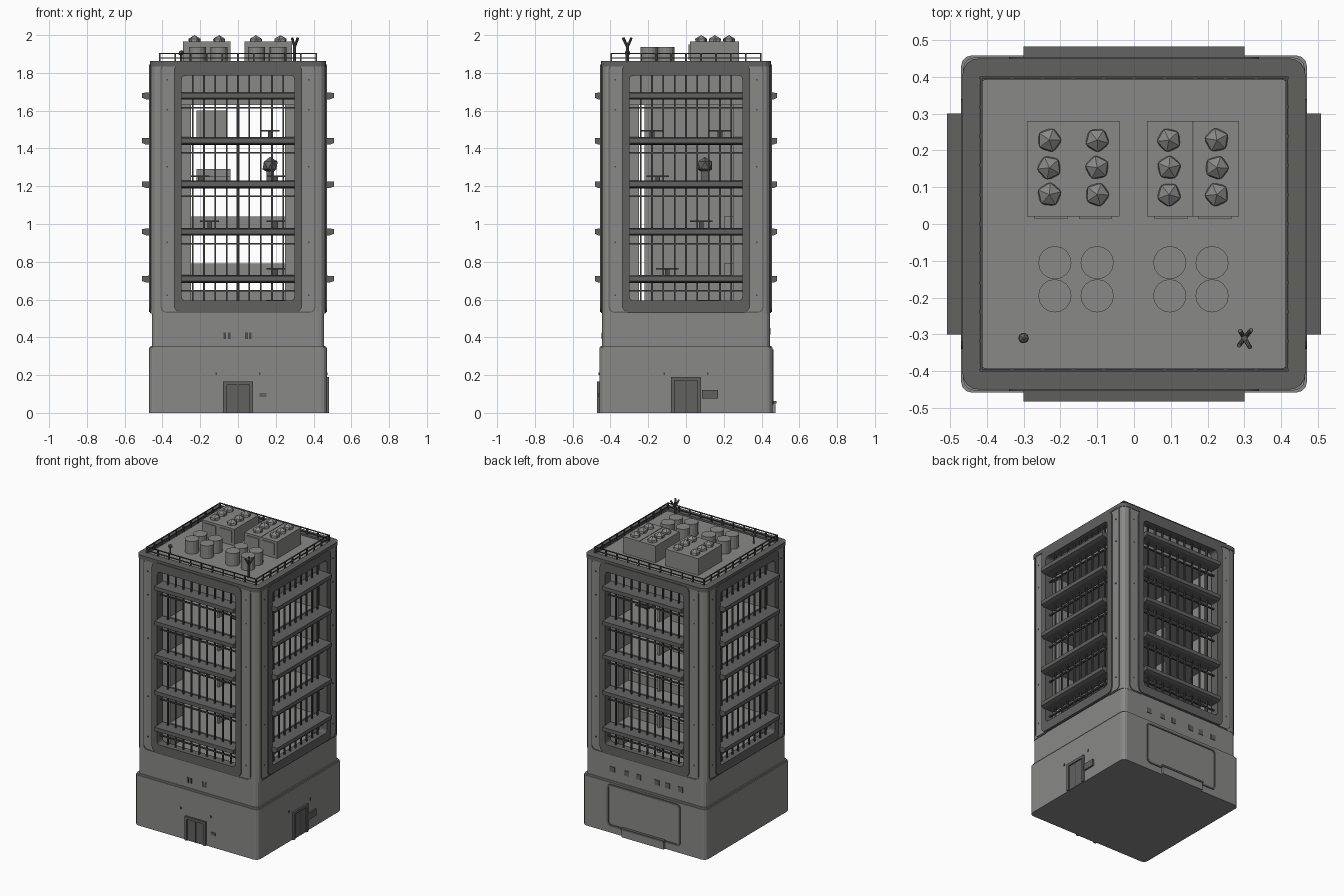
import bpy, bmesh, math
from mathutils import Matrix, Vector

if "Cube" in bpy.data.objects:
    bpy.data.objects.remove(bpy.data.objects["Cube"])

def material(name, r, g, b):
    m = bpy.data.materials.new(name)
    m.diffuse_color = (r, g, b, 1)
    m.use_nodes = True
    m.node_tree.nodes["Principled BSDF"].inputs["Base Color"].default_value = m.diffuse_color
    return m

LIGHT = material("light_concrete", 0.25, 0.25, 0.245)
DARK = material("dark_metal", 0.12, 0.12, 0.118)
BAR = material("bar_metal", 0.07, 0.07, 0.07)
I = Matrix.Identity(4)

def finish(name, bm, mat, M=I):
    bmesh.ops.transform(bm, matrix=M, verts=bm.verts)
    bmesh.ops.recalc_face_normals(bm, faces=bm.faces)
    me = bpy.data.meshes.new(name)
    bm.to_mesh(me)
    bm.free()
    me.materials.append(mat)
    ob = bpy.data.objects.new(name, me)
    bpy.context.collection.objects.link(ob)
    return ob

def add_box(bm, x0, x1, y0, y1, z0, z1):
    m = Matrix.Translation(((x0+x1)/2, (y0+y1)/2, (z0+z1)/2)) @ Matrix.Diagonal((x1-x0, y1-y0, z1-z0, 1))
    bmesh.ops.create_cube(bm, size=1, matrix=m)

def boxes(name, items, mat, M=I):
    bm = bmesh.new()
    for b in items:
        add_box(bm, *b)
    return finish(name, bm, mat, M)

def rounded(hw, hh, r, n=4):
    # rounded rectangle outline, anticlockwise
    pts = []
    for k, (sx, sy) in enumerate(((1, 1), (-1, 1), (-1, -1), (1, -1))):
        for i in range(n + 1):
            a = math.pi/2 * (k + i/n)
            pts.append((sx*(hw-r) + r*math.cos(a), sy*(hh-r) + r*math.sin(a)))
    return pts

def prism(name, hx, hy, z0, z1, r, mat, n=3):
    bm = bmesh.new()
    lo, hi = [[bm.verts.new((x, y, z)) for x, y in rounded(hx, hy, r, n)] for z in (z0, z1)]
    bm.faces.new(lo)
    bm.faces.new(hi)
    for i in range(len(lo)):
        j = (i+1) % len(lo)
        bm.faces.new((lo[i], lo[j], hi[j], hi[i]))
    return finish(name, bm, mat)

def ring(name, outer, inner, z0, z1, mat, M=I):
    # rounded picture frame, extruded along local z
    bm = bmesh.new()
    L = [[bm.verts.new((x, y, z)) for x, y in rounded(*s)]
         for s, z in ((outer, z0), (outer, z1), (inner, z1), (inner, z0))]
    n = len(L[0])
    for a in range(4):
        b = (a+1) % 4
        for i in range(n):
            j = (i+1) % n
            bm.faces.new((L[a][i], L[a][j], L[b][j], L[b][i]))
    return finish(name, bm, mat, M)

# Base and shaft
prism("base", 0.47, 0.458, 0, 0.345, 0.03, LIGHT)
prism("base_lip", 0.464, 0.452, 0.345, 0.355, 0.03, LIGHT)
prism("lower_shaft", 0.456, 0.444, 0.355, 0.56, 0.03, LIGHT)
prism("top_block", 0.462, 0.446, 1.795, 1.845, 0.04, LIGHT)

# Corner piers: rounded outer corner, stepped inner pier
for sx in (-1, 1):
    for sy in (-1, 1):
        bm = bmesh.new()
        add_box(bm, *sorted((sx*0.31, sx*0.462)), *sorted((sy*0.31, sy*0.446)), 0.525, 1.82)
        edges = [e for e in bm.edges if all(abs(v.co.x) > 0.4 and abs(v.co.y) > 0.4 for v in e.verts)]
        bmesh.ops.bevel(bm, geom=edges, offset=0.04, segments=3, affect='EDGES', profile=0.5)
        finish("corner_pier", bm, LIGHT)
        boxes("inner_pier", [(*sorted((sx*0.25, sx*0.40)), *sorted((sy*0.25, sy*0.385)), 0.55, 1.8)], LIGHT)

# Windows on all four sides
LEVELS = (0.71, 0.96, 1.21, 1.44, 1.68)
for k in range(4):
    D = 0.446 if k % 2 == 0 else 0.462
    out = 0.036 if k % 2 == 0 else 0.046
    S = Matrix.Rotation(k*math.pi/2, 4, 'Z') @ Matrix.Translation((0, -D, 0))
    F = S @ Matrix.Translation((0, 0, 1.19)) @ Matrix.Rotation(math.pi/2, 4, 'X')
    ring("window_frame", (0.34, 0.655, 0.035), (0.298, 0.595, 0.02), -0.05, 0.008, DARK, F)
    ring("pier_panel_trim", (0.41, 0.66, 0.03), (0.404, 0.654, 0.026), -0.01, 0.003, DARK, F)
    # tapered ledges
    bm = bmesh.new()
    for z in LEVELS:
        prof = ((0.05, -0.022), (-out*0.5, -0.02), (-out, -0.012), (-out, 0.014), (0.05, 0.02))
        ends = [[bm.verts.new((x, y, z + h)) for y, h in prof] for x in (-0.3, 0.3)]
        for e in ends:
            bm.faces.new(e)
        for i in range(5):
            j = (i+1) % 5
            bm.faces.new((ends[0][i], ends[0][j], ends[1][j], ends[1][i]))
    finish("window_ledges", bm, DARK, S)
    # bars
    bars = [(x*0.06-0.004, x*0.06+0.004, 0.02, 0.03, 0.58, 1.8) for x in range(-4, 5)]
    bars += [(-0.3, 0.3, 0.02, 0.03, z-0.068, z-0.06) for z in LEVELS]
    boxes("window_bars", bars, BAR, S)
    # small bolts on piers
    boxes("pier_bolts", [(s*0.375-0.004, s*0.375+0.004, -0.003, 0.01, z, z+0.008)
                         for s in (-1, 1) for z in (0.62, 0.9, 1.3, 1.6, 1.76)], BAR, S)

# Interior floors, ceiling and partition
boxes("floors", [(-0.40, 0.40, -0.385, 0.385, z-0.02, z+0.02) for z in LEVELS[:4]], LIGHT)
boxes("ceiling", [(-0.41, 0.41, -0.395, 0.395, 1.63, 1.80)], LIGHT)
boxes("partition", [(-0.008, 0.008, -0.22, 0.3, 0.55, 1.65)], LIGHT)
boxes("counters", [(-0.25, 0.25, 0.2, 0.27, z, z+h)
                   for z, h in ((0.56, 0.09), (0.72, 0.07), (0.97, 0.07))], LIGHT)
boxes("sofas", [(-0.22, -0.04, 0.1, 0.2, 1.22, 1.29), (-0.22, -0.04, 0.02, 0.1, 1.22, 1.255),
                (-0.22, -0.06, 0.2, 0.24, 1.46, 1.6)], LIGHT)
tables = []
for x, y, z in ((0.17, 0.18, 1.46), (0.17, -0.18, 1.46), (0.2, -0.15, 1.22), (-0.2, -0.15, 1.22),
                (0.2, 0.08, 0.98), (-0.15, -0.1, 0.98), (0.2, -0.1, 0.73), (0.2, 0.12, 0.56)):
    tables += [(x-0.05, x+0.05, y-0.06, y+0.06, z+0.03, z+0.038), (x-0.012, x+0.012, y-0.012, y+0.012, z, z+0.03)]
boxes("tables", tables, BAR)
bm = bmesh.new()
bmesh.ops.create_icosphere(bm, subdivisions=1, radius=0.045, matrix=Matrix.Translation((0.17, 0.1, 1.31)))
add_box(bm, 0.15, 0.19, 0.08, 0.12, 1.23, 1.28)
finish("potted_plant", bm, DARK)

# Doors on front and right
for k, D, h in ((0, 0.458, 0.165), (1, 0.47, 0.19)):
    S = Matrix.Rotation(k*math.pi/2, 4, 'Z') @ Matrix.Translation((0, -D, 0))
    boxes("door_frame", [(-0.08, -0.062, -0.012, 0.01, 0, h), (0.062, 0.08, -0.012, 0.01, 0, h),
                         (-0.08, 0.08, -0.012, 0.01, h-0.018, h)], DARK, S)
    boxes("door", [(-0.062, 0.062, -0.004, 0.01, 0, h-0.018)], DARK, S)
    boxes("door_seam", [(-0.002, 0.002, -0.006, 0.0, 0, h-0.018)], BAR, S)
    boxes("door_panel", [(0.115, 0.15, -0.005, 0, 0.085, 0.105) if k == 0 else
                         (0.085, 0.17, -0.01, 0, 0.075, 0.12)], DARK, S)
    boxes("wall_marks", [(s*0.115-0.004, s*0.115+0.004, -0.004, 0, 0.2, 0.215) for s in (-1, 1)], BAR, S)
boxes("front_vents", [(x-0.007, x+0.007, -0.447, -0.44, 0.39, 0.425)
                      for x in (-0.07, -0.047, 0.045, 0.065)], BAR)

# Loading gate on the back
G = Matrix.Translation((0, 0.458, 0.19)) @ Matrix.Rotation(-math.pi/2, 4, 'X')
ring("gate_frame", (0.28, 0.145, 0.03), (0.268, 0.133, 0.02), -0.01, 0.006, DARK, G)
boxes("loading_dock", [(-0.16, 0.16, 0.45, 0.474, 0.0, 0.05)], LIGHT)
boxes("dock_edge", [(-0.165, 0.165, 0.45, 0.478, 0.05, 0.062)], DARK)
boxes("back_vents", [(x-0.018, x+0.018, 0.44, 0.448, 0.415, 0.45)
                     for x in (-0.27, -0.17, -0.09, 0.05, 0.14, 0.25)], DARK)

# Roof deck, parapet and railing
ring("parapet", (0.466, 0.45, 0.045), (0.42, 0.392, 0.02), 1.835, 1.862, DARK)
prism("roof_deck", 0.43, 0.40, 1.83, 1.85, 0.02, LIGHT)
rails = []
for z in (1.878, 1.902):
    for s in (-1, 1):
        rails += [(-0.415, 0.415, s*0.397-0.003, s*0.397+0.003, z-0.003, z+0.003),
                  (s*0.415-0.003, s*0.415+0.003, -0.397, 0.397, z-0.003, z+0.003)]
for i in range(11):
    t = i/5 - 1
    for s in (-1, 1):
        for x, y in ((t*0.415, s*0.397), (s*0.415, t*0.397)):
            rails.append((x-0.004, x+0.004, y-0.004, y+0.004, 1.855, 1.905))
boxes("railing", rails, BAR)

# Roof plant: two housings with domes, and eight drums
boxes("roof_housings", [(-0.29, -0.04, 0.02, 0.28, 1.845, 1.965), (0.035, 0.285, 0.02, 0.28, 1.845, 1.965)], LIGHT)
boxes("housing_panels", [(x-0.045, x+0.045, 0.014, 0.022, 1.87, 1.95) for x in (-0.225, -0.105, 0.1, 0.22)], LIGHT)
boxes("housing_seam", [(0.158, 0.162, 0.02, 0.28, 1.96, 1.967)], DARK)
bm = bmesh.new()
for i, x in enumerate((-0.23, -0.1, 0.095, 0.225)):
    for j, y in enumerate((0.228, 0.153, 0.08)):
        bmesh.ops.create_icosphere(bm, subdivisions=1, radius=0.036,
                                   matrix=Matrix.Translation((x, y, 1.964)) @ Matrix.Rotation(i+2*j, 4, 'Z'))
finish("roof_domes", bm, LIGHT)
bm = bmesh.new()
for x in (-0.215, -0.1, 0.097, 0.212):
    for y in (-0.105, -0.195):
        bmesh.ops.create_cone(bm, cap_ends=True, segments=16, radius1=0.045, radius2=0.045, depth=0.09,
                              matrix=Matrix.Translation((x, y, 1.892)))
finish("roof_drums", bm, LIGHT)

# Mast with prongs, and a short vent post
def tube(bm, a, b, r):
    a, b = Vector(a), Vector(b)
    M = Matrix.Translation((a+b)/2) @ (b-a).to_track_quat('Z', 'Y').to_matrix().to_4x4()
    bmesh.ops.create_cone(bm, cap_ends=True, segments=8, radius1=r, radius2=r, depth=(b-a).length, matrix=M)

bm = bmesh.new()
tube(bm, (0.3, -0.31, 1.845), (0.3, -0.31, 1.96), 0.008)
for dx, dy in ((0.018, 0.022), (-0.012, 0.02), (0.015, -0.025), (-0.015, -0.02)):
    tube(bm, (0.3, -0.31, 1.935), (0.3+dx, -0.31+dy, 1.985), 0.006)
finish("antenna_mast", bm, DARK)
bm = bmesh.new()
tube(bm, (-0.3, -0.31, 1.845), (-0.3, -0.31, 1.9), 0.006)
bmesh.ops.create_icosphere(bm, subdivisions=1, radius=0.016, matrix=Matrix.Translation((-0.3, -0.31, 1.905)))
finish("vent_post", bm, DARK)
